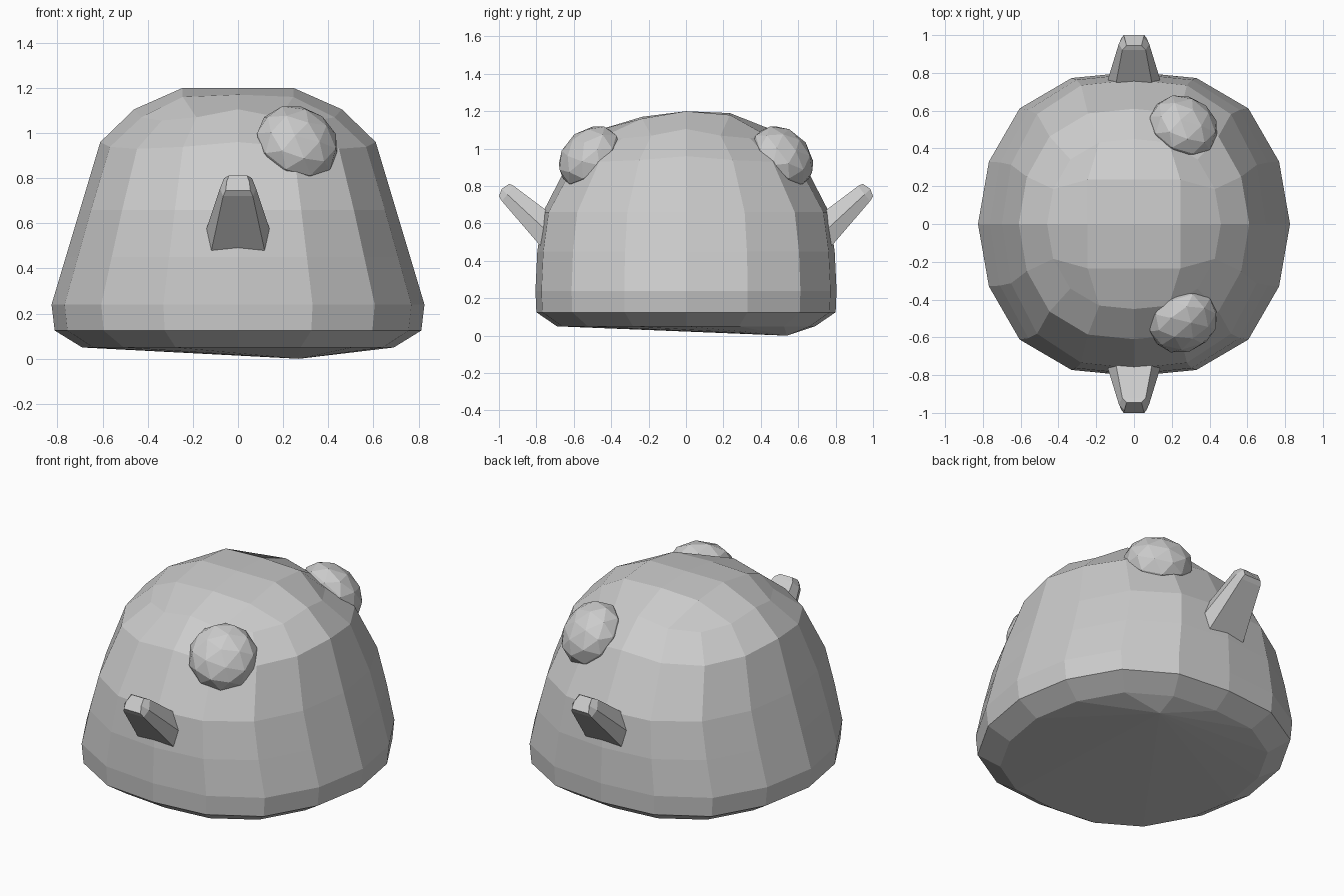
import bpy, bmesh, math
from mathutils import Vector, Matrix

if "Cube" in bpy.data.objects:
    bpy.data.objects.remove(bpy.data.objects["Cube"])


def make_object(name, bm):
    bmesh.ops.recalc_face_normals(bm, faces=bm.faces[:])
    me = bpy.data.meshes.new(name)
    bm.to_mesh(me)
    bm.free()
    ob = bpy.data.objects.new(name, me)
    bpy.context.collection.objects.link(ob)
    return ob


def bridge(bm, a, b):
    n = len(a)
    for i in range(n):
        bm.faces.new((a[i], a[(i + 1) % n], b[(i + 1) % n], b[i]))


# Squarish 16-sided unit ring, built from one quarter
quarter = [(1, 0), (.93, .41), (.733, .76), (.4, .96)]
half = quarter + [(0, 1)] + [(-x, y) for x, y in quarter[:0:-1]]
unit = half + [(-x, -y) for x, y in half]

# Body: stacked rings (z, x radius, y radius, droop at the corners)
levels = [(.05, .69, .69, 0), (.125, .812, .80, 0), (.24, .826, .805, 0),
          (.45, .763, .795, 0), (.66, .70, .765, 0),
          (.96, .61, .61, .03), (1.105, .46, .45, .05)]
bm = bmesh.new()
rings = []
for z, rx, ry, droop in levels:
    rings.append([bm.verts.new((x * rx, y * ry,
                                z - droop * abs(math.sin(i * math.pi / 4))))
                  for i, (x, y) in enumerate(unit)])
for a, b in zip(rings, rings[1:]):
    bridge(bm, a, b)

# Base: shallow fan to an off-centre low point
apex = bm.verts.new((.27, .54, 0))
for i in range(16):
    bm.faces.new((rings[0][(i + 1) % 16], rings[0][i], apex))

# Crown: four by four grid inside the last ring
border = [(2, 0), (2, 1), (2, 2), (1, 2), (0, 2), (-1, 2), (-2, 2), (-2, 1)]
border += [(-i, -j) for i, j in border]
grid = dict(zip(border, rings[-1]))
for i in (-1, 0, 1):
    for j in (-1, 0, 1):
        z = {-1: 1.17, 0: 1.2, 1: 1.19}[j] - (.01 if i and j else 0)
        grid[i, j] = bm.verts.new((i * .245, j * .235, z))
for i in range(-2, 2):
    for j in range(-2, 2):
        bm.faces.new((grid[i, j], grid[i + 1, j],
                      grid[i + 1, j + 1], grid[i, j + 1]))
make_object("body", bm)


# Arms: tapering six-sided stubs pointing up and outwards
def arm(name, side):
    # each section: lower (half width, y, z), middle, upper
    sections = [[(.12, .77, .47), (.143, .75, .565), (.10, .72, .65)],
                [(.066, .985, .72), (.08, .955, .755), (.062, .92, .80)],
                [(.055, 1.0, .745), (.05, .985, .785), (.04, .945, .812)]]
    bm = bmesh.new()
    loops = []
    for s in sections:
        pts = [(w, y, z) for w, y, z in s] + [(-w, y, z) for w, y, z in s[::-1]]
        loops.append([bm.verts.new((x, y * side, z)) for x, y, z in pts])
    for a, b in zip(loops, loops[1:]):
        bridge(bm, a, b)
    bm.faces.new(loops[0])
    bm.faces.new(loops[-1])
    make_object(name, bm)


# Eyes: faceted balls flattened along the body's surface direction
def eye(name, side):
    normal = Vector((.36, .66 * side, .66)).normalized()
    rot = normal.to_track_quat('Z', 'Y').to_matrix().to_4x4()
    mat = (Matrix.Translation((.262, .515 * side, .955)) @ rot
           @ Matrix.Diagonal((.19, .19, .138, 1)))
    bm = bmesh.new()
    bmesh.ops.create_icosphere(bm, subdivisions=2, radius=1, matrix=mat)
    make_object(name, bm)


for label, side in (("front", -1), ("back", 1)):
    arm(label + "_arm", side)
    eye(label + "_eye", side)
